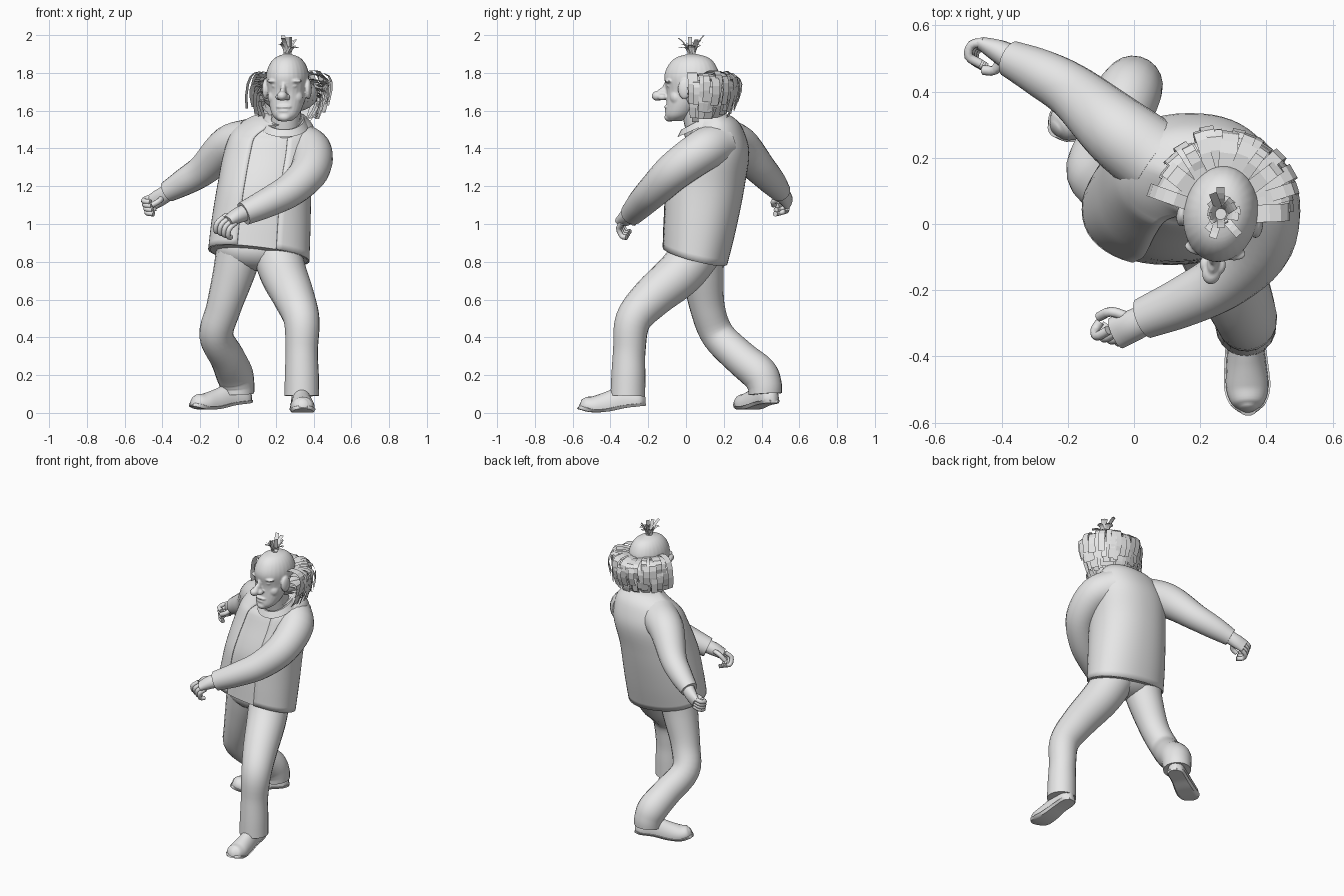
import bpy, bmesh, random
from math import sin, cos, pi, radians
from mathutils import Vector, Matrix

random.seed(4)
old = bpy.data.objects.get("Cube")
if old:
    bpy.data.objects.remove(old)

GREY = (0.8, 0.8, 0.8, 1)
mat = bpy.data.materials.new("plain grey")
mat.use_nodes = True
mat.diffuse_color = GREY
mat.node_tree.nodes["Principled BSDF"].inputs["Base Color"].default_value = GREY


def finish(name, bm, smooth=True, matrix=None):
    """Turn a bmesh into a named object with the shared material."""
    if matrix:
        bm.transform(matrix)
    bmesh.ops.recalc_face_normals(bm, faces=bm.faces)
    me = bpy.data.meshes.new(name)
    bm.to_mesh(me)
    bm.free()
    me.materials.append(mat)
    ob = bpy.data.objects.new(name, me)
    bpy.context.collection.objects.link(ob)
    if smooth:
        bpy.ops.object.select_all(action='DESELECT')
        ob.select_set(True)
        bpy.context.view_layer.objects.active = ob
        bpy.ops.object.shade_smooth_by_angle(angle=radians(50))
    return ob


def spline(keys, n=5):
    """Catmull-Rom interpolation of equal-length tuples."""
    p = [Vector(k) for k in keys]
    p = [2 * p[0] - p[1]] + p + [2 * p[-1] - p[-2]]
    out = []
    for a, b, c, d in zip(p, p[1:], p[2:], p[3:]):
        for i in range(n):
            t = i / n
            out.append((2 * b + (c - a) * t + (2 * a - 5 * b + 4 * c - d) * t * t
                        + (3 * b - a - 3 * c + d) * t ** 3) / 2)
    return out + [p[-2]]


def add_loft(bm, rings, closed=True, caps=True):
    """Skin a list of point rings."""
    vs = [[bm.verts.new(co) for co in r] for r in rings]
    n = len(vs[0])
    for r, s in zip(vs, vs[1:]):
        for i in range(n if closed else n - 1):
            j = (i + 1) % n
            bm.faces.new((r[i], r[j], s[j], s[i]))
    if caps and closed:
        bm.faces.new(vs[0])
        bm.faces.new(vs[-1])


def add_tube(bm, keys, n=5, sides=20, below=1, above=1):
    """Sweep an ellipse along (x, y, z, half width, half height), flattened below and above."""
    pts = spline(keys, n)
    rings = []
    for i, p in enumerate(pts):
        a, b = pts[max(i - 1, 0)], pts[min(i + 1, len(pts) - 1)]
        d = (Vector(b[:3]) - Vector(a[:3])).normalized()
        ref = Vector((0, -1, 0)) if abs(d.z) > 0.8 else Vector((0, 0, 1))
        if i == 0:
            u = d.cross(ref).normalized()
        else:
            u = (u - d * u.dot(d)).normalized()
        v = u.cross(d)
        ring = []
        for k in range(sides):
            t = 2 * pi * k / sides
            q = Vector(p[:3]) + u * cos(t) * p[3] + v * sin(t) * p[4]
            q.z = min(max(q.z, p[2] - below), p[2] + above)
            ring.append(q)
        rings.append(ring)
    add_loft(bm, rings)


def tube(name, keys, **kw):
    bm = bmesh.new()
    add_tube(bm, [k if len(k) == 5 else (*k, k[3]) for k in keys], **kw)
    return finish(name, bm)


def add_ball(bm, pos, size):
    bmesh.ops.create_uvsphere(bm, u_segments=20, v_segments=12, radius=1,
                              matrix=Matrix.Translation(pos) @ Matrix.Diagonal((*size, 1)))


# Torso: horizontal rounded sections (z, x, y, half width, half depth)
BODY = [(0.835, 0.11, 0.045, 0.268, 0.175), (1.0, 0.122, 0.07, 0.262, 0.195),
        (1.2, 0.14, 0.1, 0.25, 0.21), (1.38, 0.17, 0.145, 0.245, 0.19),
        (1.5, 0.19, 0.15, 0.215, 0.15), (1.555, 0.215, 0.13, 0.15, 0.115),
        (1.57, 0.24, 0.09, 0.1, 0.095)]


def torso(name, scale, gap_right, gap_left, closed):
    rings = []
    start, end = radians(-90 + gap_left), radians(270 - gap_right)
    n = 44
    for z, x, y, rx, ry in spline(BODY):
        ring = []
        hem = max(0, 1 - (z - 0.835) / 0.4)
        neck = max(0, (z - 1.45) / 0.12)
        for i in range(n):
            t = start + (end - start) * i / (n if closed else n - 1)
            c, s = cos(t), sin(t)
            px = rx * scale * abs(c) ** 0.9 * (1 if c > 0 else -1)
            py = ry * scale * abs(s) ** 0.9 * (1 if s > 0 else -1)
            ring.append((x + px, y + py,
                         z - hem * (0.26 * py + 0.12 * px) + neck * 0.5 * min(py, 0.03)))
        rings.append(ring)
    bm = bmesh.new()
    add_loft(bm, rings, closed)
    return finish(name, bm)


jacket = torso("jacket", 1, 23, 18, False)
jacket.modifiers.new("cloth thickness", 'SOLIDIFY').thickness = 0.005
torso("shirt", 0.965, 0, 0, True)

# Sleeves
tube("right_sleeve", [(0.07, 0.19, 1.44, 0.12), (-0.05, 0.28, 1.41, 0.11),
                      (-0.18, 0.395, 1.29, 0.085), (-0.28, 0.455, 1.225, 0.073),
                      (-0.375, 0.5, 1.17, 0.056)])
tube("left_sleeve", [(0.3, 0.18, 1.43, 0.115), (0.385, 0.085, 1.385, 0.112),
                     (0.38, -0.055, 1.285, 0.103), (0.285, -0.16, 1.185, 0.09),
                     (0.16, -0.23, 1.115, 0.078), (0.03, -0.285, 1.055, 0.063)])

# Trousers
bm = bmesh.new()
add_ball(bm, (0.1, 0.07, 0.87), (0.22, 0.145, 0.12))
finish("trouser_seat", bm)
tube("left_trouser_leg", [(0.2, 0.07, 0.87, 0.13), (0.24, -0.03, 0.74, 0.125),
                          (0.297, -0.18, 0.61, 0.11), (0.337, -0.28, 0.49, 0.095),
                          (0.337, -0.3, 0.33, 0.086), (0.338, -0.305, 0.2, 0.09),
                          (0.338, -0.308, 0.09, 0.092)])
tube("right_trouser_leg", [(0.01, 0.08, 0.87, 0.125), (-0.025, 0.09, 0.73, 0.11),
                           (-0.078, 0.115, 0.55, 0.092), (-0.115, 0.17, 0.41, 0.09),
                           (-0.055, 0.29, 0.29, 0.093), (-0.02, 0.385, 0.21, 0.098),
                           (-0.005, 0.415, 0.15, 0.092), (-0.002, 0.42, 0.1, 0.088)])


# Shoes: rounded uppers flattened at the sole, rolling up at heel and toe
def shoe(side, heel, toe):
    h, t = Vector(heel), Vector(toe)
    shape = [(0, 0.035, 0.02, 0.03), (0.1, 0.032, 0.05, 0.07), (0.35, 0.022, 0.052, 0.085),
             (0.6, 0.004, 0.06, 0.075), (0.8, 0, 0.064, 0.06), (0.94, 0.012, 0.05, 0.045),
             (1, 0.02, 0.02, 0.025)]
    keys = [(*(h.lerp(t, f) + Vector((0, 0, up))), w, k) for f, up, w, k in shape]
    tube(side + "_shoe", keys, below=0.022)
    tube(side + "_shoe_sole", [(*k[:3], k[3] + 0.006, 0.05) for k in keys],
         below=0.027, above=-0.012)


shoe("left", (0.33, -0.215, 0.03), (0.345, -0.56, 0.03))
shoe("right", (0.065, 0.465, 0.045), (-0.24, 0.285, 0.045))


# Hands: palm plus four curled fingers and a thumb
def hand(side, palm, finger, step, thumb):
    tube(side + "_palm", palm, sides=14)
    bm = bmesh.new()
    for i in range(4):
        off = Vector(step) * (i - 1.5)
        add_tube(bm, [(*(Vector(p) + off), 0.014, 0.014) for p in finger], n=3, sides=8)
    add_tube(bm, [(*p, 0.015, 0.015) for p in thumb], n=3, sides=8)
    finish(side + "_fingers", bm)


hand("right", [(-0.35, 0.49, 1.18, 0.042, 0.042), (-0.405, 0.52, 1.145, 0.036, 0.046),
               (-0.455, 0.542, 1.115, 0.022, 0.044)],
     [(-0.445, 0.542, 1.115), (-0.482, 0.535, 1.1), (-0.49, 0.5, 1.09),
      (-0.455, 0.478, 1.085)], (-0.006, 0.004, 0.021),
     [(-0.4, 0.5, 1.14), (-0.42, 0.465, 1.12), (-0.455, 0.465, 1.1)])
hand("left", [(0.06, -0.275, 1.07, 0.044, 0.044), (0, -0.305, 1.045, 0.048, 0.042),
              (-0.055, -0.33, 1.015, 0.05, 0.03)],
     [(-0.045, -0.33, 1.02), (-0.078, -0.348, 0.99), (-0.085, -0.33, 0.95),
      (-0.07, -0.305, 0.945)], (0.022, -0.006, -0.01),
     [(-0.02, -0.28, 1.045), (-0.07, -0.265, 1.04), (-0.105, -0.28, 1.0)])

# Neck and collar
tube("neck", [(0.245, 0.09, 1.46, 0.082), (0.255, 0.06, 1.57, 0.077),
              (0.262, 0.04, 1.68, 0.08)])
bm = bmesh.new()
loop = [2 * pi * i / 28 for i in range(28)]
add_loft(bm, [[(0.245 + r * cos(t), 0.08 + r * sin(t), 1.54 + h + 0.055 * sin(t))
               for t in loop] for r, h in ((0.125, -0.025), (0.106, 0.014), (0.095, 0.014),
                                           (0.085, -0.03))], caps=False)
finish("collar", bm)

# Head: skull and features fused into one skin, turned slightly to its right
HEAD = Matrix.Translation((0.262, 0.03, 0)) @ Matrix.Rotation(radians(-9), 4, 'Z')
SKULL = [(1.545, -0.09, 0.035, 0.035), (1.575, -0.07, 0.068, 0.07),
         (1.63, -0.04, 0.09, 0.095), (1.7, -0.005, 0.104, 0.128),
         (1.78, 0, 0.113, 0.146), (1.84, 0.002, 0.098, 0.127),
         (1.88, 0.003, 0.066, 0.088), (1.9, 0.003, 0.018, 0.025)]
FEATURES = [(0, -0.128, 1.715, 0.016, 0.03, 0.04), (0, -0.15, 1.695, 0.018, 0.035, 0.028),
            (0, -0.182, 1.678, 0.028, 0.033, 0.026), (0, -0.125, 1.62, 0.042, 0.022, 0.012),
            (0, -0.123, 1.598, 0.036, 0.022, 0.011), (0, -0.118, 1.565, 0.035, 0.028, 0.024)]
PAIRED = [(0.022, -0.155, 1.672, 0.018, 0.026, 0.017), (0.048, -0.11, 1.757, 0.046, 0.024, 0.012),
          (0.045, -0.105, 1.73, 0.024, 0.02, 0.01), (0.045, -0.07, 1.67, 0.05, 0.04, 0.045),
          (0.114, -0.02, 1.715, 0.018, 0.036, 0.054)]
bm = bmesh.new()
add_loft(bm, [[(rx * cos(t), y + ry * sin(t), z) for t in loop]
              for z, y, rx, ry in spline(SKULL)])
for x, y, z, *size in FEATURES + PAIRED + [(-f[0], *f[1:]) for f in PAIRED]:
    add_ball(bm, (x, y, z), size)
head = finish("head", bm, matrix=HEAD)
skin = head.modifiers.new("fuse", 'REMESH')
skin.mode = 'VOXEL'
skin.voxel_size = 0.005
skin.use_smooth_shade = True
soft = head.modifiers.new("soften", 'SMOOTH')
soft.iterations = 4


# Hair made of flat bent strips
def strip(bm, start, bend, end, width):
    a, b, c = Vector(start), Vector(bend), Vector(end)
    across = Vector((-(b - a).y, (b - a).x, 0)).normalized() * width / 2
    rows = []
    for i in range(7):
        t = i / 6
        p = a * (1 - t) ** 2 + b * 2 * t * (1 - t) + c * t * t
        rows.append((p - across, p + across))
    add_loft(bm, rows, closed=False)


bm = bmesh.new()
add_ball(bm, (0, 0.085, 1.685), (0.15, 0.14, 0.095))
finish("hair_mass", bm, matrix=HEAD)
bm = bmesh.new()
for row in range(5):
    for i in range(20):
        t = radians(5 + 170 * (i + random.uniform(-0.4, 0.4)) / 19)
        top = 1.8 - row * 0.035 - random.uniform(0, 0.02)
        reach = random.uniform(0.92, 1.1) - row * 0.06
        x, y = cos(t), sin(t)
        curl = random.uniform(0.17, 0.23) - row * 0.017
        strip(bm, (x * 0.1, 0.01 + y * 0.125, top),
              (x * 0.26 * reach, 0.03 + y * 0.29 * reach, top + random.uniform(0.03, 0.08)),
              (x * curl, 0.03 + y * curl, 1.655 - row * 0.018 - random.uniform(0, 0.045)),
              random.uniform(0.03, 0.055))
finish("side_hair", bm, False, HEAD)
bm = bmesh.new()
for i in range(18):
    t, reach = 2 * pi * i / 18, random.uniform(0.02, 0.085)
    x, y = cos(t), sin(t)
    strip(bm, (x * 0.015, y * 0.015, 1.885), (x * 0.02, y * 0.02, 1.95),
          (x * reach, y * reach, random.uniform(1.93, 2.0)), 0.024)
finish("top_tuft", bm, False, HEAD)
